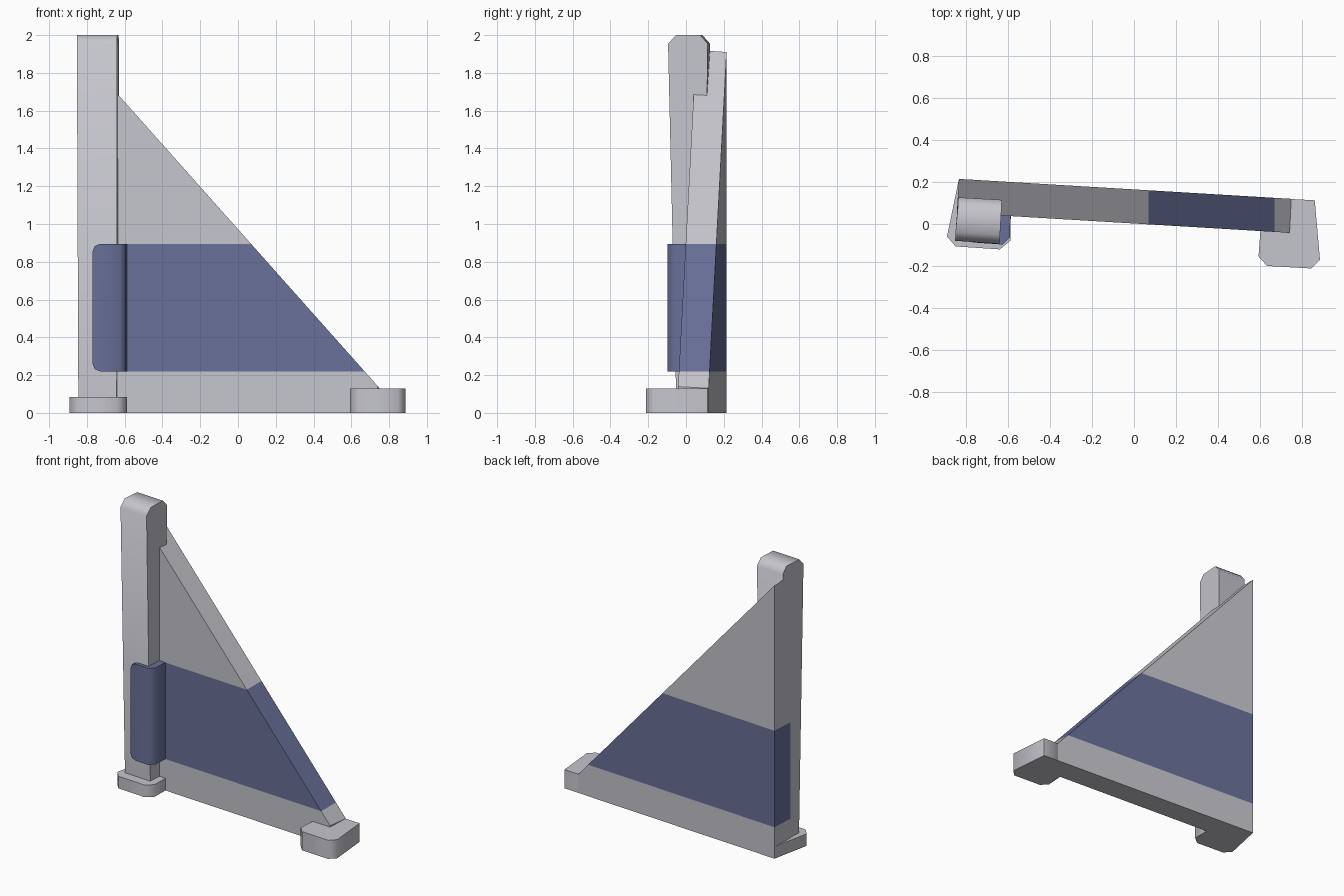
import bpy, bmesh, math
from mathutils import Vector

if "Cube" in bpy.data.objects:
    bpy.data.objects.remove(bpy.data.objects["Cube"])


def material(name, rgb):
    m = bpy.data.materials.new(name)
    m.diffuse_color = (*rgb, 1)
    m.use_nodes = True
    m.node_tree.nodes["Principled BSDF"].inputs["Base Color"].default_value = m.diffuse_color
    return m


GREY = material("light grey", (0.56, 0.56, 0.61))
BLUE = material("slate blue", (0.140, 0.162, 0.315))
BAND_LOW, BAND_HIGH = 0.22, 0.895


def loft(rings):
    """Closed solid through rings of equal point count."""
    bm = bmesh.new()
    vs = [[bm.verts.new(p) for p in r] for r in rings]
    n = len(rings[0])
    for a, b in zip(vs, vs[1:]):
        for i in range(n):
            j = (i + 1) % n
            bm.faces.new((a[i], a[j], b[j], b[i]))
    bm.faces.new(vs[0][::-1])
    bm.faces.new(vs[-1])
    bmesh.ops.recalc_face_normals(bm, faces=bm.faces)
    return bm


def finish(name, bm, mats, smooth=None):
    me = bpy.data.meshes.new(name)
    bm.to_mesh(me)
    bm.free()
    for m in mats:
        me.materials.append(m)
    ob = bpy.data.objects.new(name, me)
    bpy.context.collection.objects.link(ob)
    if smooth:
        bpy.ops.object.select_all(action='DESELECT')
        ob.select_set(True)
        bpy.context.view_layer.objects.active = ob
        bpy.ops.object.shade_smooth_by_angle(angle=math.radians(smooth))
    return ob


def prism(outline, z0, z1):
    return loft([[(x, y, z) for x, y in outline] for z in (z0, z1)])


# Triangular wall with a painted band across it
def slope(x):
    return 1.68 - 1.123 * (x + 0.63)


wall_plan = [(-0.845, 0.053), (0.742, -0.042), (0.75, 0.12), (-0.835, 0.215)]
wall = loft([[(x, y, 0) for x, y in wall_plan],
             [(x, y, slope(x)) for x, y in wall_plan]])
for z in (BAND_LOW, BAND_HIGH):
    bmesh.ops.bisect_plane(wall, geom=wall.verts[:] + wall.edges[:] + wall.faces[:],
                           plane_co=Vector((0, 0, z)), plane_no=Vector((0, 0, 1)))
for f in wall.faces:
    f.material_index = int(BAND_LOW < f.calc_center_median().z < BAND_HIGH)
finish("triangular_wall", wall, [GREY, BLUE])

# Tapered post with chamfered top
post_rings = [
    [(-0.845, -0.04, 0), (-0.642, -0.05, 0), (-0.635, 0.09, 0), (-0.837, 0.10, 0)],
    [(-0.853, -0.08, 1.955), (-0.641, -0.095, 1.955), (-0.630, 0.115, 1.955), (-0.838, 0.127, 1.955)],
    [(-0.851, -0.038, 2), (-0.639, -0.052, 2), (-0.632, 0.075, 2), (-0.839, 0.087, 2)],
]
finish("post", loft(post_rings), [GREY], 55)

# Feet under the post and at the far end
finish("post_foot", prism([(-0.835, 0.214), (-0.892, -0.06), (-0.85, -0.107), (-0.64, -0.121),
                           (-0.59, -0.08), (-0.587, 0.06)], 0, 0.085), [GREY], 55)
finish("end_foot", prism([(0.75, 0.119), (0.862, 0.113), (0.887, -0.17), (0.845, -0.212),
                          (0.635, -0.2), (0.594, -0.155), (0.605, 0.0)], 0, 0.13), [GREY], 55)

# Band plate wrapped round the post corner, with clipped left corners
plate = prism([(-0.77, -0.088), (-0.625, -0.098), (-0.592, -0.065), (-0.588, 0.06),
               (-0.65, 0.06), (-0.65, -0.045), (-0.77, -0.045)], BAND_LOW, BAND_HIGH)
corners = [e for e in plate.edges if all(v.co.x < -0.76 for v in e.verts)
           and abs(e.verts[0].co.z - e.verts[1].co.z) < 1e-4]
bmesh.ops.bevel(plate, geom=corners, offset=0.04, segments=2, affect='EDGES', profile=0.5)
finish("band_plate", plate, [BLUE], 55)
